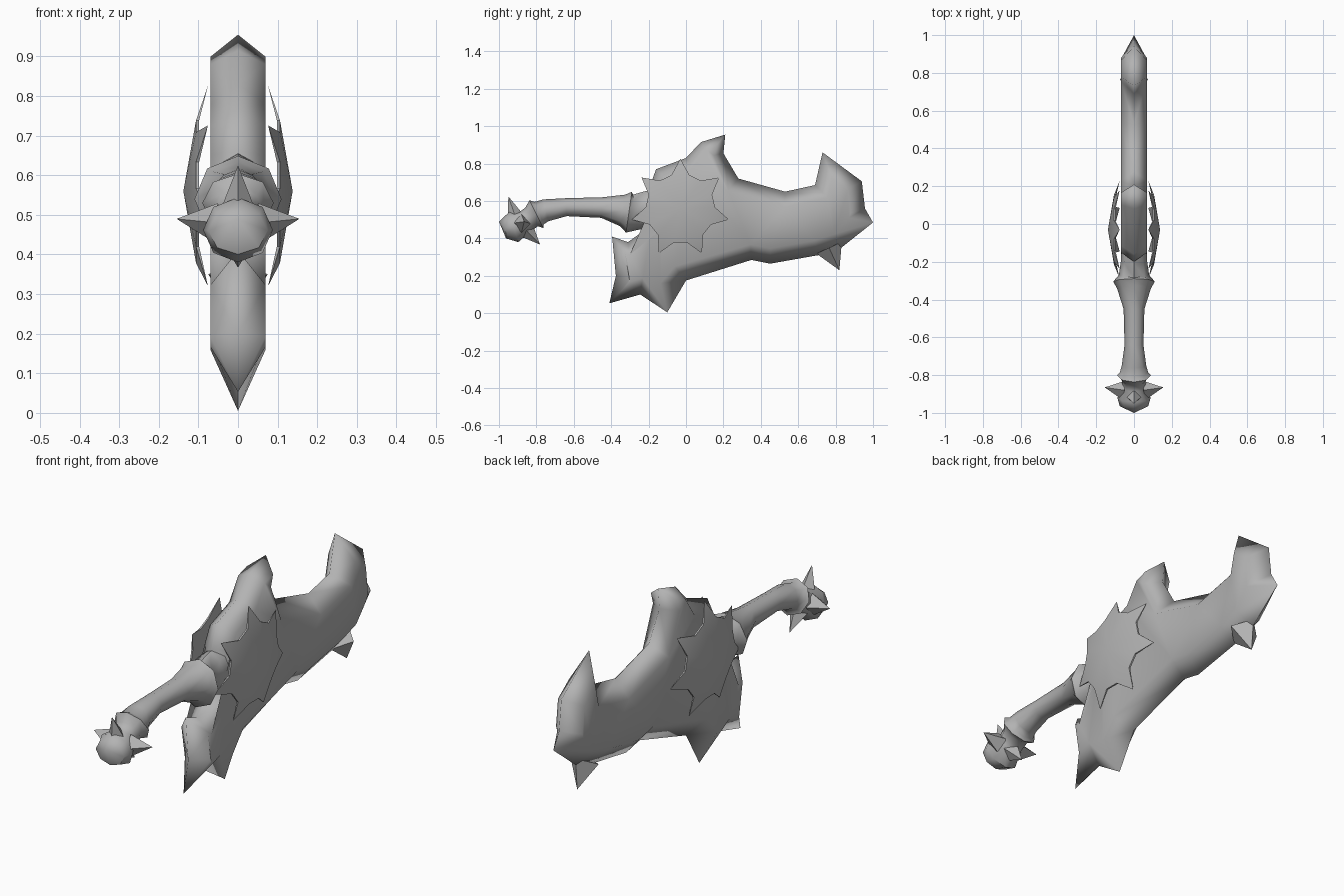
import bpy
import bmesh
import math
from mathutils import Vector

cube = bpy.data.objects.get("Cube")
if cube:
    bpy.data.objects.remove(cube, do_unlink=True)

steel = bpy.data.materials.new("grey_steel")
steel.use_nodes = True
steel.diffuse_color = (0.45, 0.45, 0.45, 1)
steel.node_tree.nodes["Principled BSDF"].inputs["Base Color"].default_value = steel.diffuse_color


def finish(bm, name, smooth_angle=None):
    """Turn a bmesh into a named steel object, optionally smooth shaded."""
    bmesh.ops.recalc_face_normals(bm, faces=bm.faces[:])
    mesh = bpy.data.meshes.new(name)
    bm.to_mesh(mesh)
    bm.free()
    mesh.materials.append(steel)
    obj = bpy.data.objects.new(name, mesh)
    bpy.context.collection.objects.link(obj)
    if smooth_angle:
        bpy.ops.object.select_all(action='DESELECT')
        bpy.context.view_layer.objects.active = obj
        obj.select_set(True)
        bpy.ops.object.shade_smooth_by_angle(angle=math.radians(smooth_angle))
    return obj


def inset_point(before, point, after, width):
    """Move a corner of a clockwise outline inwards by a mitred width."""
    d1 = (point - before).normalized()
    d2 = (after - point).normalized()
    n1 = Vector((d1.y, -d1.x))
    n2 = Vector((d2.y, -d2.x))
    miter = (n1 + n2).normalized()
    return point + miter * width / max(miter.dot(n1), 0.4)


# Blade outline, clockwise: y, z and the width of the ground edge
OUTLINE = [
    (-.2, .46, .05), (-.2, .66, .05), (-.16, .77, .06), (0, .83, .06),
    (.08, .915, .04), (.21, .955, .04), (.2, .855, .05), (.28, .72, .08),
    (.53, .65, .08), (.69, .685, .08), (.73, .86, .08), (.94, .705, .08),
    (.957, .56, .08), (1, .485, .1), (.83, .35, .08), (.705, .31, .08),
    (.45, .265, .08), (.35, .285, .08), (0, .175, .09), (-.1, .005, .11),
    (-.245, .1, .08), (-.41, .053, .08), (-.375, .2, .08), (-.395, .41, .06),
    (-.31, .38, .06),
]
HALF_THICKNESS = 0.07


def build_blade():
    bm = bmesh.new()
    pts = [Vector((y, z)) for y, z, _ in OUTLINE]
    count = len(pts)
    edge = [bm.verts.new((0, p.x, p.y)) for p in pts]
    for side in (-1, 1):
        flat = []
        for i, p in enumerate(pts):
            q = inset_point(pts[i - 1], p, pts[(i + 1) % count], OUTLINE[i][2])
            flat.append(bm.verts.new((side * HALF_THICKNESS, q.x, q.y)))
        for i in range(count):
            j = (i + 1) % count
            bm.faces.new((edge[i], edge[j], flat[j], flat[i]))
        cheek = bm.faces.new(flat)
        bmesh.ops.triangulate(bm, faces=[cheek])
    finish(bm, "blade", 105)


def build_spike(name, base, tip, radius, across):
    """Four-sided spike whose base corners follow the across direction."""
    base, tip, across = Vector(base), Vector(tip), Vector(across)
    axis = (tip - base).normalized()
    u = (across - axis * across.dot(axis)).normalized()
    v = axis.cross(u)
    bm = bmesh.new()
    ring = [bm.verts.new(base + d * radius) for d in (u, v, -u, -v)]
    top = bm.verts.new(tip)
    bm.faces.new(ring)
    for i in range(4):
        bm.faces.new((ring[i], ring[(i + 1) % 4], top))
    finish(bm, name)


def build_handle():
    """Sweep of octagonal rings along a path in the y-z plane."""
    # y, z, half width, half height
    rings = [
        (-.12, .56, .065, .10), (-.2, .555, .07, .10), (-.27, .54, .08, .095),
        (-.305, .54, .11, .11), (-.34, .55, .09, .085), (-.45, .565, .055, .055),
        (-.64, .567, .05, .048), (-.75, .55, .065, .06), (-.785, .535, .075, .065),
        (-.8, .53, .09, .083), (-.825, .515, .065, .06), (-.86, .49, .06, .06),
        (-.92, .462, .088, .085), (-.965, .46, .075, .06),
    ]
    sides = 8
    centres = [Vector((0, r[0], r[1])) for r in rings]
    bm = bmesh.new()
    loops = []
    for i, (y, z, w, h) in enumerate(rings):
        ahead = centres[min(i + 1, len(rings) - 1)]
        along = (ahead - centres[max(i - 1, 0)]).normalized()
        up = Vector((1, 0, 0)).cross(along)
        loop = []
        for k in range(sides):
            a = math.tau * k / sides
            offset = Vector((w * math.cos(a), 0, 0)) + up * h * math.sin(a)
            loop.append(bm.verts.new(centres[i] + offset))
        loops.append(loop)
    for a, b in zip(loops, loops[1:]):
        for k in range(sides):
            n = (k + 1) % sides
            bm.faces.new((a[k], a[n], b[n], b[k]))
    bm.faces.new(loops[0])
    nose = bm.verts.new((0, -1, .49))
    for k in range(sides):
        bm.faces.new((loops[-1][k], loops[-1][(k + 1) % sides], nose))
    finish(bm, "handle_and_pommel", 50)


def build_sun_disc(name, side):
    """Shallow dome with seven points bent towards the blade."""
    points, cy, cz = 7, -.03, .56
    rim_radius, tip_radius, spread = .185, .266, math.radians(15)

    bm = bmesh.new()

    def vert(x, radius, angle):
        return bm.verts.new((side * x, cy + radius * math.cos(angle),
                             cz + radius * math.sin(angle)))

    dome = vert(.138, 0, 0)
    back = vert(.098, 0, 0)
    outer, inner, tips = [], [], []
    for i in range(points):
        a = math.pi / 2 + math.tau * i / points
        for shift in (-spread, spread):
            outer.append(vert(.106, rim_radius, a + shift))
            inner.append(vert(.098, rim_radius, a + shift))
        tips.append(vert(.076, tip_radius, a))
    count = len(outer)
    for i in range(count):
        j = (i + 1) % count
        bm.faces.new((dome, outer[i], outer[j]))
        bm.faces.new((back, inner[j], inner[i]))
        if i % 2:
            bm.faces.new((outer[i], inner[i], inner[j], outer[j]))
        else:
            tip = tips[i // 2]
            bm.faces.new((outer[i], tip, outer[j]))
            bm.faces.new((inner[j], tip, inner[i]))
            bm.faces.new((outer[i], inner[i], tip))
            bm.faces.new((outer[j], tip, inner[j]))
    finish(bm, name, 30)


build_blade()
build_handle()
for label, sign in (("left", 1), ("right", -1)):
    build_sun_disc(label + "_sun_disc", sign)
    build_spike(label + "_pommel_spike", (sign * .055, -.88, .48),
                (sign * .155, -.865, .49), .05, (0, 1, 0))

# Spikes in the middle plane
build_spike("upper_pommel_spike", (0, -.91, .51), (0, -.95, .625), .045, (0, 1, 0))
build_spike("lower_pommel_spike", (0, -.86, .45), (0, -.78, .367), .05, (0, 1, 0))
build_spike("blade_spike", (0, .765, .35), (0, .82, .23), .075, (0, 1, 0))
